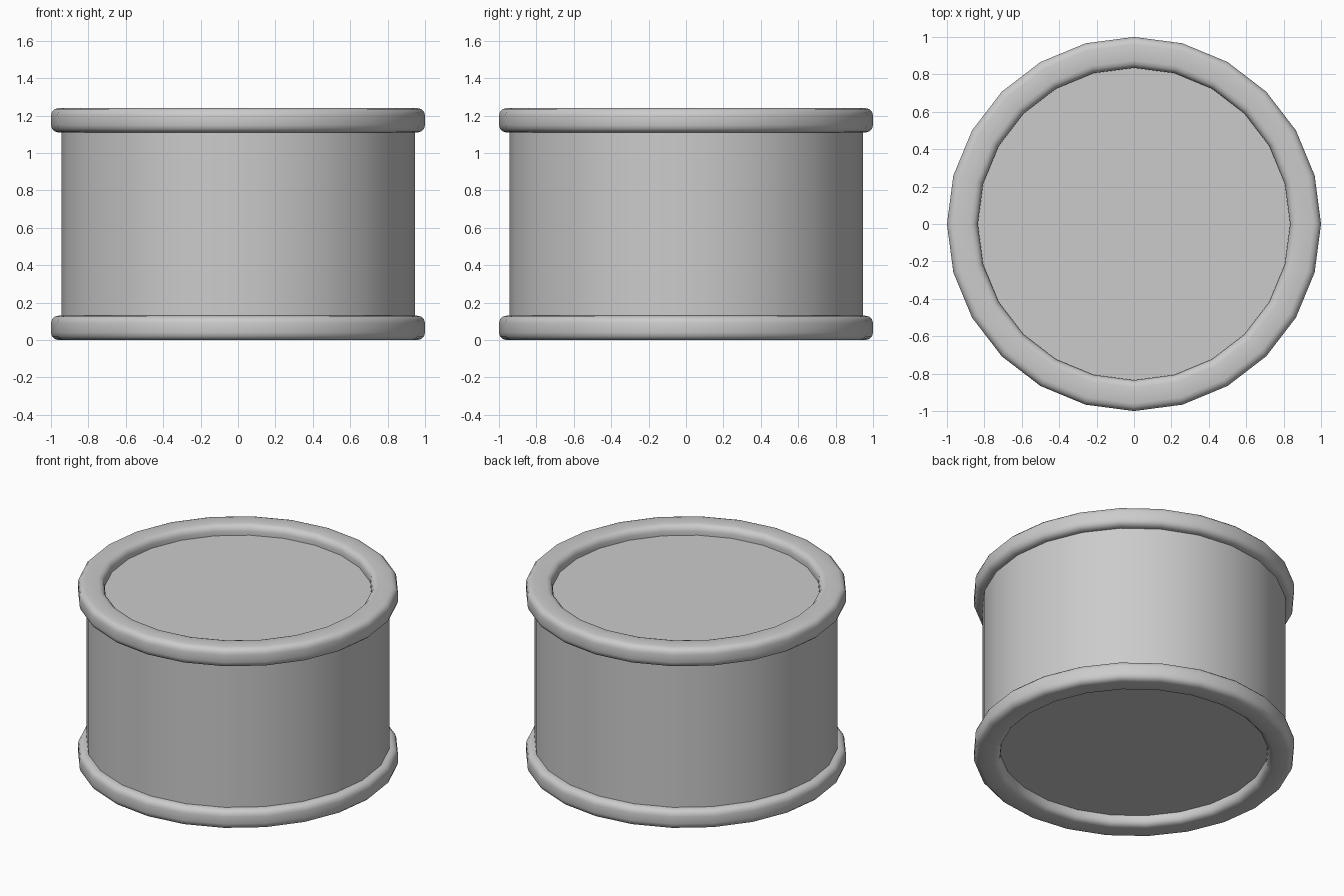
import bpy, math

if "Cube" in bpy.data.objects:
    bpy.data.objects.remove(bpy.data.objects["Cube"])

SIDES = 24
HEIGHT = 1.24
RIM_H = 0.13


def lathe(name, profile, closed):
    """Revolve (radius, z) points around z; closed joins the profile ends, otherwise they are capped."""
    n = len(profile)
    verts, faces = [], []
    for s in range(SIDES):
        a = 2 * math.pi * s / SIDES
        verts += [(r * math.cos(a), r * math.sin(a), z) for r, z in profile]
    for s in range(SIDES):
        t = (s + 1) % SIDES
        for i in range(n if closed else n - 1):
            j = (i + 1) % n
            faces.append((s * n + i, t * n + i, t * n + j, s * n + j))
    if not closed:
        faces.append([s * n for s in reversed(range(SIDES))])
        faces.append([s * n + n - 1 for s in range(SIDES)])
    mesh = bpy.data.meshes.new(name)
    mesh.from_pydata(verts, [], faces)
    obj = bpy.data.objects.new(name, mesh)
    bpy.context.collection.objects.link(obj)
    bpy.ops.object.select_all(action='DESELECT')
    obj.select_set(True)
    bpy.context.view_layer.objects.active = obj
    bpy.ops.object.shade_smooth_by_angle(angle=math.radians(40))
    return obj


def rounded_rect(r0, r1, z0, z1, c, steps=3):
    """Counter-clockwise rounded rectangle in the (radius, z) plane."""
    corners = [(r1 - c, z0 + c, -90), (r1 - c, z1 - c, 0),
               (r0 + c, z1 - c, 90), (r0 + c, z0 + c, 180)]
    pts = []
    for x, z, start in corners:
        for k in range(steps + 1):
            a = math.radians(start + 90 * k / steps)
            pts.append((x + c * math.cos(a), z + c * math.sin(a)))
    return pts


# Drum body, with both heads recessed inside the rims
lathe("drum_body", [(0.945, 0.068), (0.945, HEIGHT - 0.068)], False)

# Rounded hoops at the bottom and top
for name, z in (("bottom_rim", 0.0), ("top_rim", HEIGHT - RIM_H)):
    lathe(name, rounded_rect(0.835, 1.0, z, z + RIM_H, 0.04), True)
